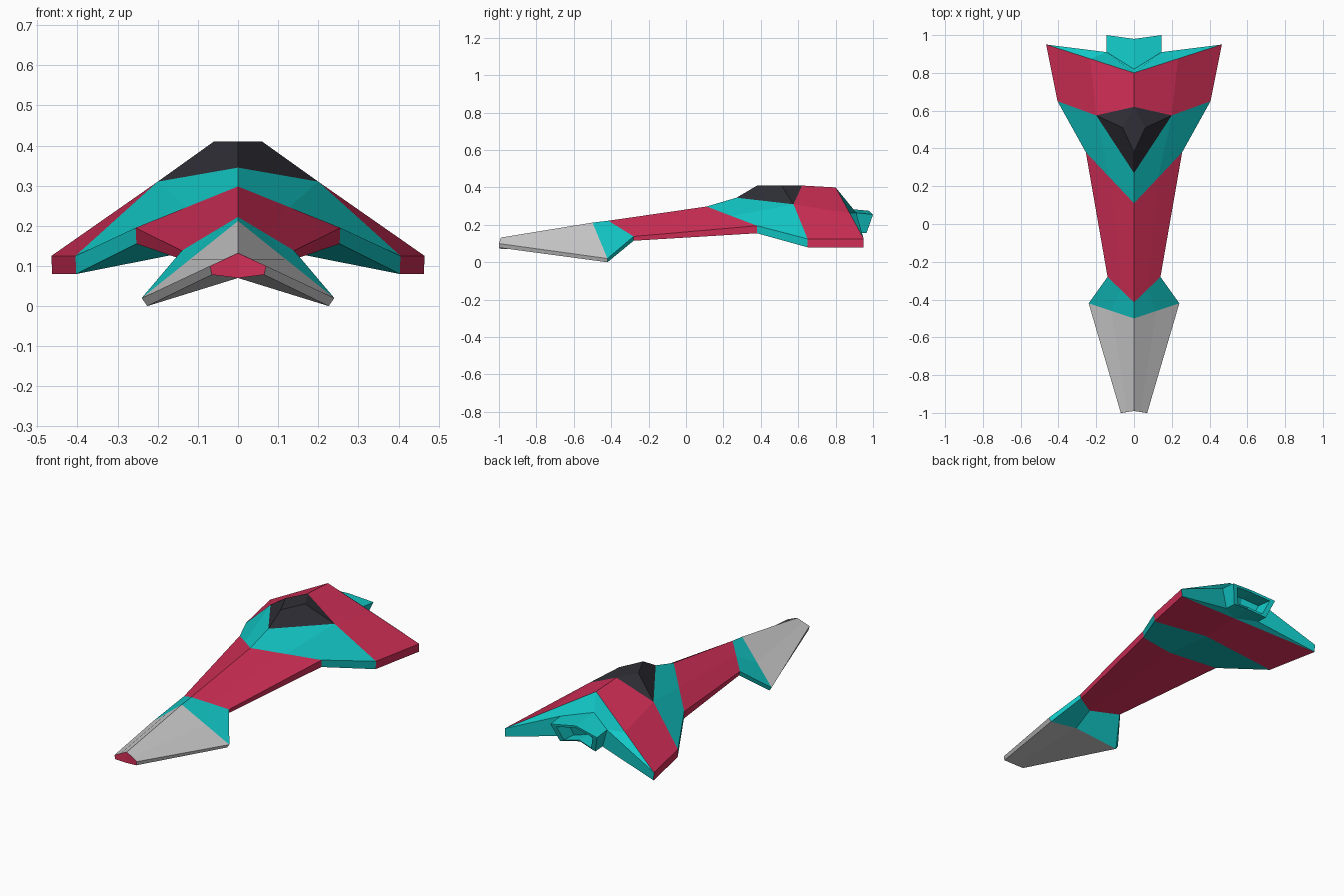
import bpy
from mathutils import Vector

if "Cube" in bpy.data.objects:
    bpy.data.objects.remove(bpy.data.objects["Cube"])


def material(name, color):
    m = bpy.data.materials.new(name)
    m.diffuse_color = (*color, 1)
    m.use_nodes = True
    m.node_tree.nodes["Principled BSDF"].inputs["Base Color"].default_value = m.diffuse_color
    return m


RED, TEAL, GREY, DARK = range(4)
MATS = [material("crimson", (0.64, 0.028, 0.095)), material("teal", (0.006, 0.58, 0.57)),
        material("light grey", (0.62, 0.62, 0.62)), material("dark glass", (0.028, 0.028, 0.037))]


def loft(a, b, color):
    """Faces joining two half rings that run from top centre to bottom centre."""
    return [([a[i], a[i + 1], b[i + 1], b[i]], color) for i in range(len(a) - 1)]


def half_part(name, faces):
    """Builds the right half from (points, colour) faces and mirrors it in x."""
    verts, index, polys = [], {}, []
    for pts, _ in faces:
        poly = []
        for p in pts:
            key = tuple(round(c, 5) for c in p)
            if key not in index:
                index[key] = len(verts)
                verts.append(key)
            if index[key] not in poly:
                poly.append(index[key])
        polys.append(poly)
    me = bpy.data.meshes.new(name)
    me.from_pydata(verts, [], polys)
    for m in MATS:
        me.materials.append(m)
    for poly, (_, color) in zip(me.polygons, faces):
        poly.material_index = color
    ob = bpy.data.objects.new(name, me)
    bpy.context.collection.objects.link(ob)
    mod = ob.modifiers.new("mirror", "MIRROR")
    mod.use_clip = True
    mod.merge_threshold = 0.0005
    return ob


def ring(top, edge, low_z, bottom, inset=0.005, shoulder=None):
    """Half chevron section: ridge, shoulder, edge top, edge bottom, keel."""
    c = Vector((0, *top))
    e = Vector(edge)
    s = Vector(shoulder) if shoulder else c.lerp(e, 0.5)
    return [c, s, e, Vector((e.x - inset, e.y, low_z)), Vector((0, *bottom))]


# hull sections from nose to tail
base_side = (0.2, 0.575, 0.31)
nose = ring((-0.99, 0.132), (0.07, -1.0, 0.10), 0.078, (-0.99, 0.07))
cheek = ring((-0.50, 0.212), (0.24, -0.42, 0.02), 0.0, (-0.48, 0.07), 0.014)
neck = ring((-0.415, 0.222), (0.14, -0.28, 0.138), 0.115, (-0.37, 0.13))
waist = ring((0.11, 0.298), (0.255, 0.38, 0.195), 0.155, (0.30, 0.19), 0.002)
front_wing = ring((0.27, 0.345), (0.405, 0.65, 0.125), 0.08, (0.60, 0.16), 0.002, base_side)
back_wing = ring((0.62, 0.41), (0.405, 0.65, 0.125), 0.08, (0.60, 0.16), 0.002, base_side)
tail = ring((0.80, 0.40), (0.465, 0.95, 0.125), 0.08, (0.83, 0.17), 0.002)

# engine mount outline on the tail
mount = [Vector(p) for p in ((0, 0.82, 0.29), (0.145, 0.91, 0.265),
                             (0.11, 0.90, 0.158), (0, 0.83, 0.17))]

hull = [(nose[::-1], RED)]
hull += loft(nose, cheek, GREY) + loft(cheek, neck, TEAL) + loft(neck, waist, RED)
hull += loft(waist, front_wing, TEAL) + loft(back_wing, tail, RED)
# tail faces around the engine
hull += [([tail[0], tail[1], mount[1], mount[0]], TEAL),
         ([tail[1], tail[2], mount[1]], TEAL),
         ([tail[2], tail[3], mount[2], mount[1]], TEAL),
         ([mount[2], tail[3], tail[4]], TEAL)]
half_part("hull", hull)

# cockpit canopy
front, side, back = front_wing[0], front_wing[1], back_wing[0]
roof_tip, roof_side = Vector((0, 0.38, 0.41)), Vector((0.06, 0.51, 0.41))
half_part("canopy", [([front, side, roof_side, roof_tip], DARK),
                     ([side, back, roof_side], DARK),
                     ([roof_tip, roof_side, back], DARK)])

# hollow engine nozzle
lip = [Vector(p) for p in ((0, 0.98, 0.275), (0.145, 1.0, 0.255),
                           (0.11, 0.965, 0.155), (0, 0.945, 0.175))]
mid = Vector((0, 0.97, 0.215))
inner = [mid + (p - mid) * 0.78 for p in lip]
deep = [Vector((p.x * 0.9, p.y - 0.08, p.z)) for p in inner]
half_part("engine_nozzle", loft(mount, lip, TEAL) + loft(lip, inner, TEAL)
          + loft(inner, deep, TEAL) + [(deep, TEAL)])
